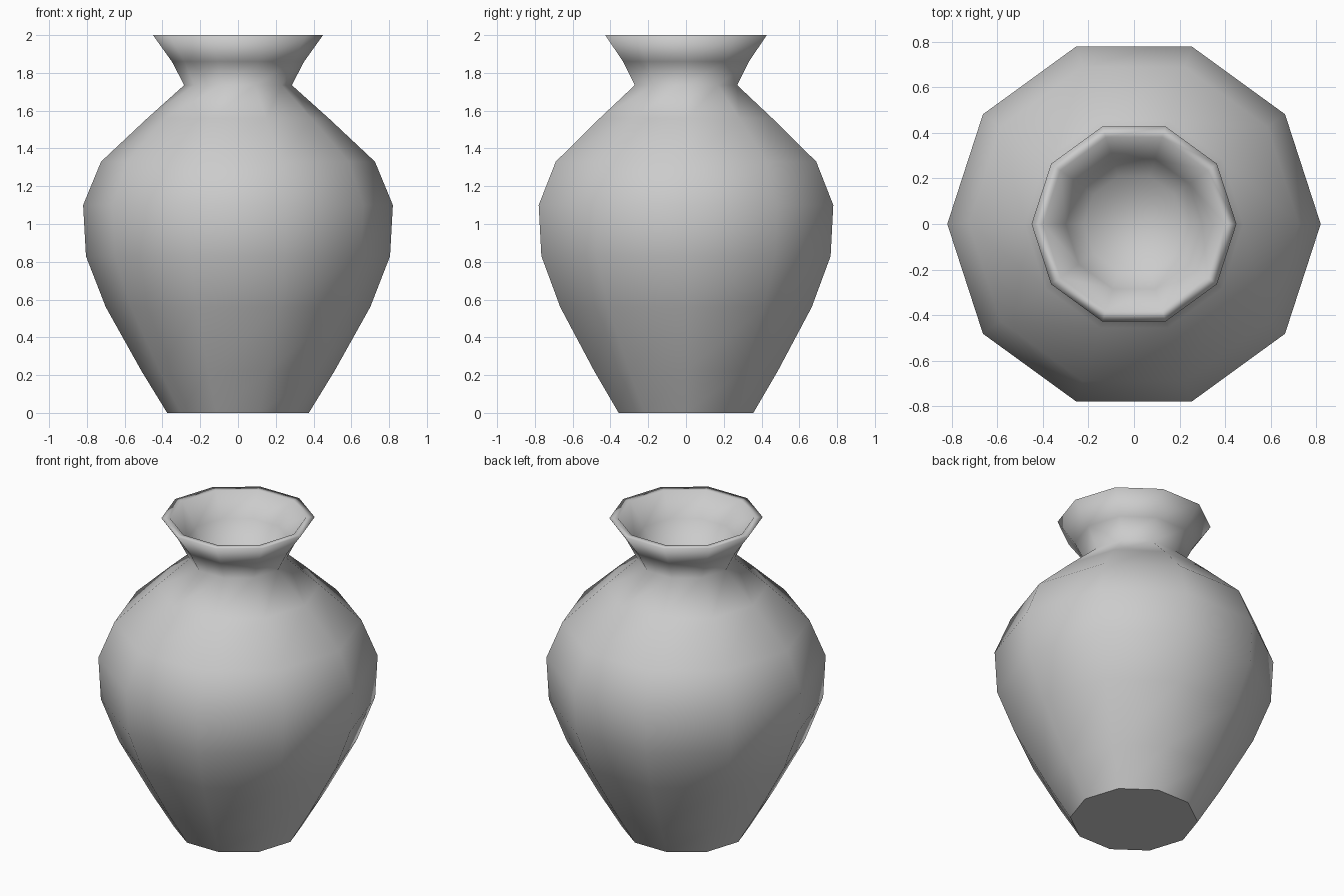
import bpy
import bmesh
from math import cos, sin, tau

SIDES = 10

default_cube = bpy.data.objects.get("Cube")
if default_cube:
    bpy.data.objects.remove(default_cube, do_unlink=True)

# Plain grey clay
clay = bpy.data.materials.new("grey clay")
clay.use_nodes = True
grey = (0.6, 0.6, 0.6, 1)
clay.diffuse_color = grey
clay.node_tree.nodes["Principled BSDF"].inputs["Base Color"].default_value = grey

# Radius and height: up the outside, over the rim, down into the neck
profile = [
    (0.375, 0), (0.51, 0.22), (0.70, 0.56), (0.805, 0.83), (0.82, 1.10),
    (0.725, 1.33), (0.48, 1.56), (0.285, 1.735), (0.35, 1.86), (0.45, 2.0),
    (0.40, 2.0), (0.30, 1.86), (0.22, 1.735),
]

bm = bmesh.new()


def ring(radius, z):
    return [bm.verts.new((radius * cos(tau * i / SIDES),
                          radius * sin(tau * i / SIDES), z))
            for i in range(SIDES)]


# Lathe the wall
rings = [ring(r, z) for r, z in profile]
for low, high in zip(rings, rings[1:]):
    for i in range(SIDES):
        j = (i + 1) % SIDES
        bm.faces.new((low[i], low[j], high[j], high[i]))

# Inner floor and flat base
bm.faces.new(rings[-1])
base = bm.faces.new(rings[0][::-1])
for face in bm.faces:
    face.smooth = face is not base
for edge in base.edges:
    edge.smooth = False

mesh = bpy.data.meshes.new("vase")
bm.to_mesh(mesh)
bm.free()
mesh.materials.append(clay)
vase = bpy.data.objects.new("vase", mesh)
bpy.context.collection.objects.link(vase)
